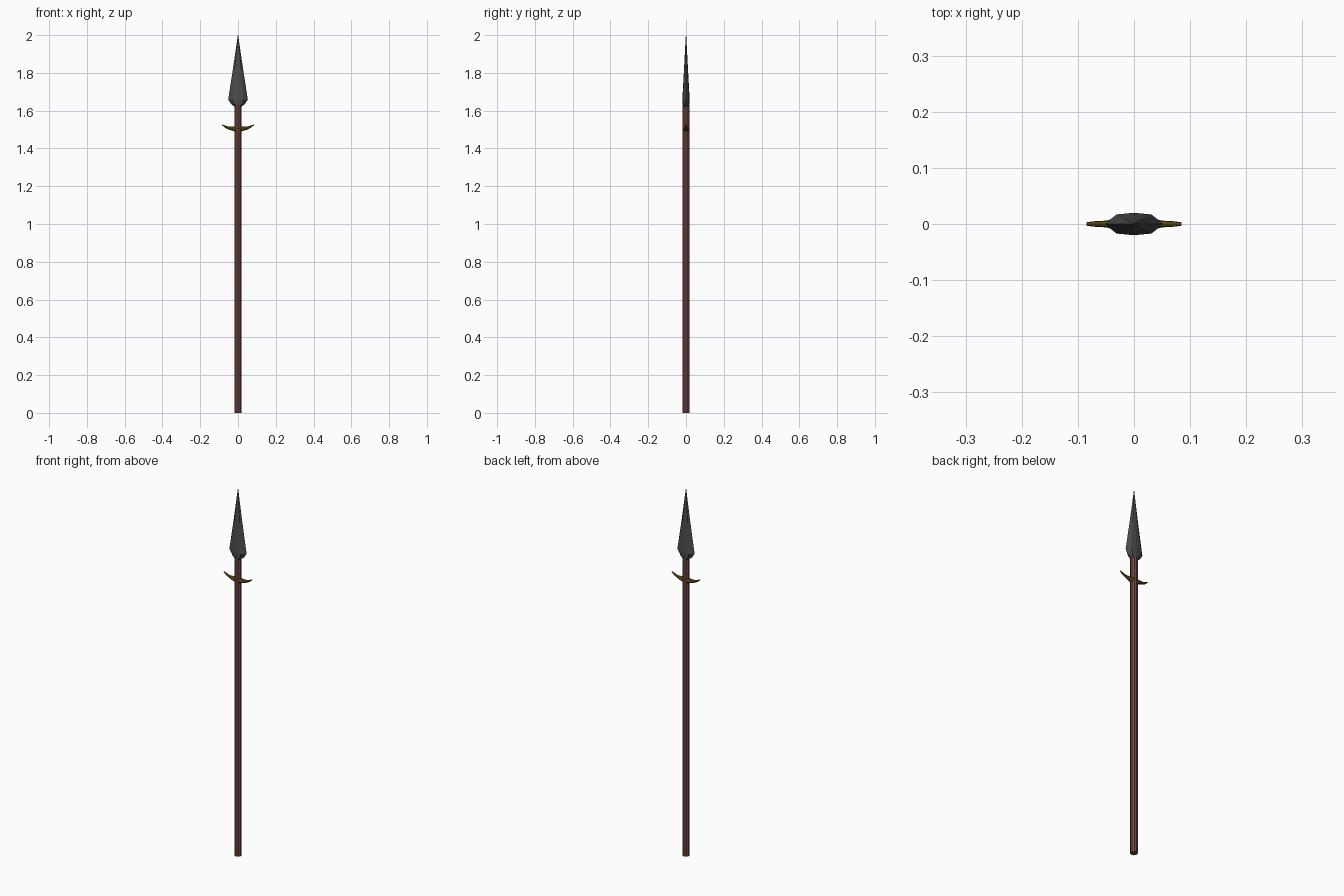
import bpy, bmesh, math

if "Cube" in bpy.data.objects:
    bpy.data.objects.remove(bpy.data.objects["Cube"])


def material(name, rgb):
    m = bpy.data.materials.new(name)
    m.diffuse_color = (*rgb, 1)
    m.use_nodes = True
    m.node_tree.nodes["Principled BSDF"].inputs["Base Color"].default_value = m.diffuse_color
    return m


def loft(name, rings, mat):
    """Skin a list of equal-length point rings and cap both ends."""
    bm = bmesh.new()
    loops = [[bm.verts.new(p) for p in ring] for ring in rings]
    n = len(loops[0])
    for a, b in zip(loops, loops[1:]):
        for i in range(n):
            j = (i + 1) % n
            bm.faces.new((a[i], a[j], b[j], b[i]))
    bm.faces.new(loops[0][::-1])
    bm.faces.new(loops[-1])
    bmesh.ops.recalc_face_normals(bm, faces=bm.faces)
    mesh = bpy.data.meshes.new(name)
    bm.to_mesh(mesh)
    bm.free()
    mesh.materials.append(mat)
    obj = bpy.data.objects.new(name, mesh)
    bpy.context.collection.objects.link(obj)
    return obj


wood = material("wood", (0.16, 0.065, 0.06))
iron = material("iron", (0.07, 0.07, 0.07))
brass = material("brass", (0.14, 0.095, 0.008))

# Shaft: long faceted pole running into the head
bpy.ops.mesh.primitive_cylinder_add(vertices=10, radius=0.0185, depth=1.63,
                                    location=(0, 0, 0.815))
shaft = bpy.context.object
shaft.name = "shaft"
shaft.data.materials.append(wood)

# Spearhead: flattened eight-sided leaf (z, half width, half depth)
section = [(1, 0), (0.6, 0.85), (0, 1), (-0.6, 0.85),
           (-1, 0), (-0.6, -0.85), (0, -1), (0.6, -0.85)]
profile = [(1.618, 0.014, 0.013), (1.635, 0.037, 0.018), (1.66, 0.052, 0.020),
           (1.685, 0.048, 0.018), (1.82, 0.027, 0.0105), (2.0, 0.001, 0.001)]
loft("spearhead", [[(w * x, d * y, z) for x, y in section]
                   for z, w, d in profile], iron)

# Crossguard: upswept tapering crescent (x, z, half height, half depth)
half = [(0, 1.508, 0.021, 0.0195), (0.02, 1.503, 0.012, 0.014),
        (0.05, 1.508, 0.008, 0.006), (0.07, 1.516, 0.006, 0.005),
        (0.085, 1.526, 0.002, 0.003)]
stations = [(-x, z, h, d) for x, z, h, d in half[:0:-1]] + half
angles = [i * math.tau / 8 for i in range(8)]
loft("crossguard", [[(x, d * math.cos(a), z + h * math.sin(a)) for a in angles]
                    for x, z, h, d in stations], brass)
